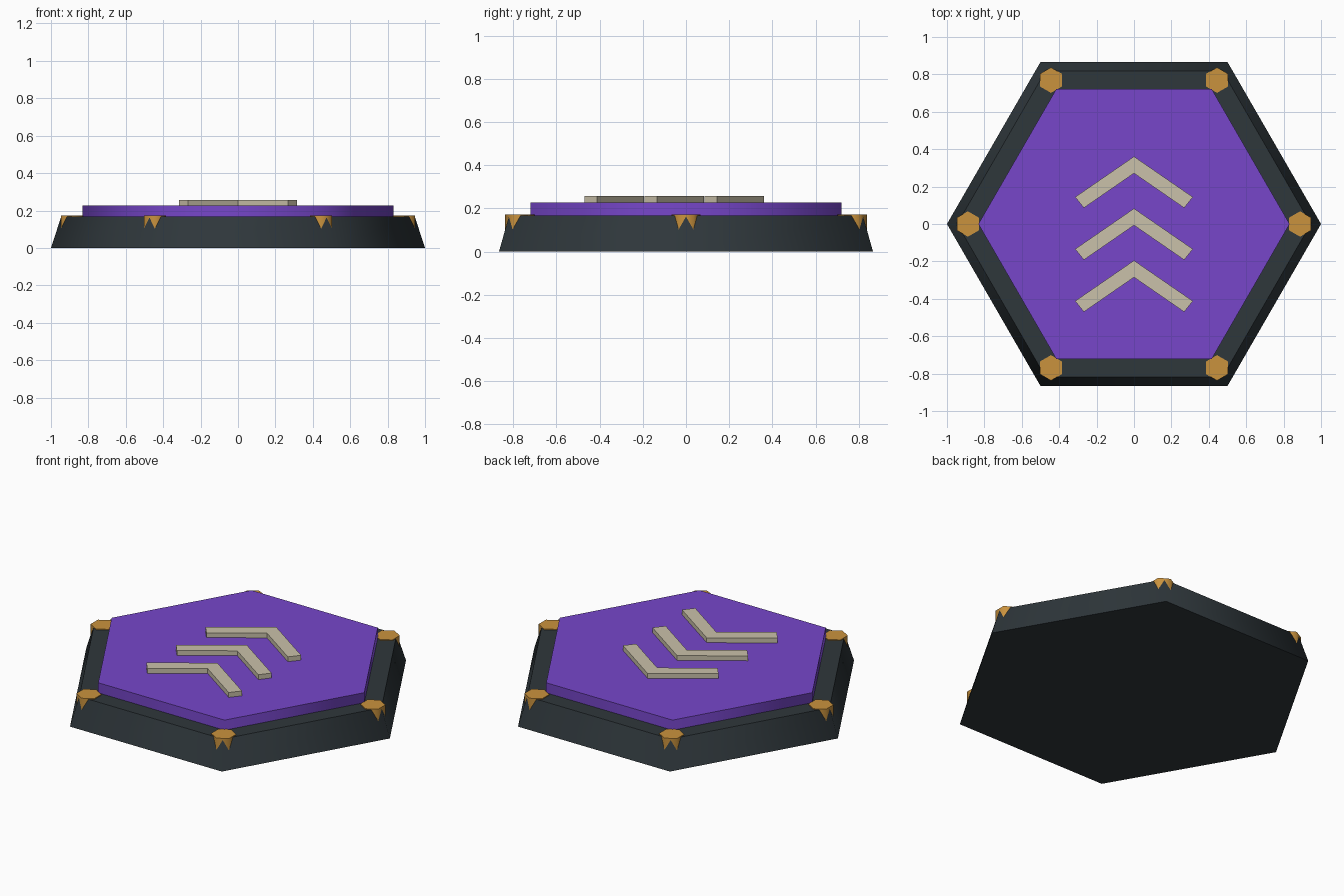
import bpy, bmesh, math

cube = bpy.data.objects.get("Cube")
if cube:
    bpy.data.objects.remove(cube)


def material(name, rgb):
    m = bpy.data.materials.new(name)
    m.use_nodes = True
    col = (*rgb, 1)
    m.diffuse_color = col
    m.node_tree.nodes["Principled BSDF"].inputs["Base Color"].default_value = col
    return m


slate = material("dark slate", (0.028, 0.038, 0.044))
purple = material("purple", (0.184, 0.062, 0.59))
gold = material("gold", (0.59, 0.29, 0.048))
cream = material("cream", (0.59, 0.535, 0.4))


def loft(name, bottom, top, z0, z1, mat, smooth=False, loc=(0, 0, 0)):
    """Solid between two matching outlines, counter-clockwise from above."""
    bm = bmesh.new()
    lo = [bm.verts.new((x, y, z0)) for x, y in bottom]
    hi = [bm.verts.new((x, y, z1)) for x, y in top]
    n = len(lo)
    bm.faces.new(lo[::-1])
    bm.faces.new(hi)
    for i in range(n):
        j = (i + 1) % n
        bm.faces.new((lo[i], lo[j], hi[j], hi[i]))
    bmesh.ops.recalc_face_normals(bm, faces=bm.faces)
    mesh = bpy.data.meshes.new(name)
    bm.to_mesh(mesh)
    bm.free()
    mesh.materials.append(mat)
    obj = bpy.data.objects.new(name, mesh)
    obj.location = loc
    bpy.context.collection.objects.link(obj)
    if smooth:
        bpy.ops.object.select_all(action="DESELECT")
        obj.select_set(True)
        bpy.context.view_layer.objects.active = obj
        bpy.ops.object.shade_smooth_by_angle(angle=math.radians(65))
    return obj


def hexagon(r, turn=0):
    return [(r * math.cos(math.radians(60 * i + turn)),
             r * math.sin(math.radians(60 * i + turn))) for i in range(6)]


# Tapered base and the raised plate on it
loft("base", hexagon(1), hexagon(0.945), 0, 0.168, slate, True)
loft("top_plate", hexagon(0.832), hexagon(0.832), 0.15, 0.228, purple, True)

# Studs sunk into the six corners
stud = hexagon(0.068, 30)
for i, (x, y) in enumerate(hexagon(0.888)):
    loft(f"corner_stud_{i + 1}", stud, stud, 0.08, 0.173, gold, True, (x, y, 0))

# Three raised chevrons pointing to the back
right_half = [(0, -0.09), (0.268, -0.275), (0.315, -0.217), (0, 0)]
chevron = right_half + [(-x, y) for x, y in right_half[2:0:-1]]
for i in range(3):
    loft(f"chevron_{i + 1}", chevron, chevron, 0.22, 0.257, cream,
         loc=(0, 0.361 - 0.278 * i, 0))
